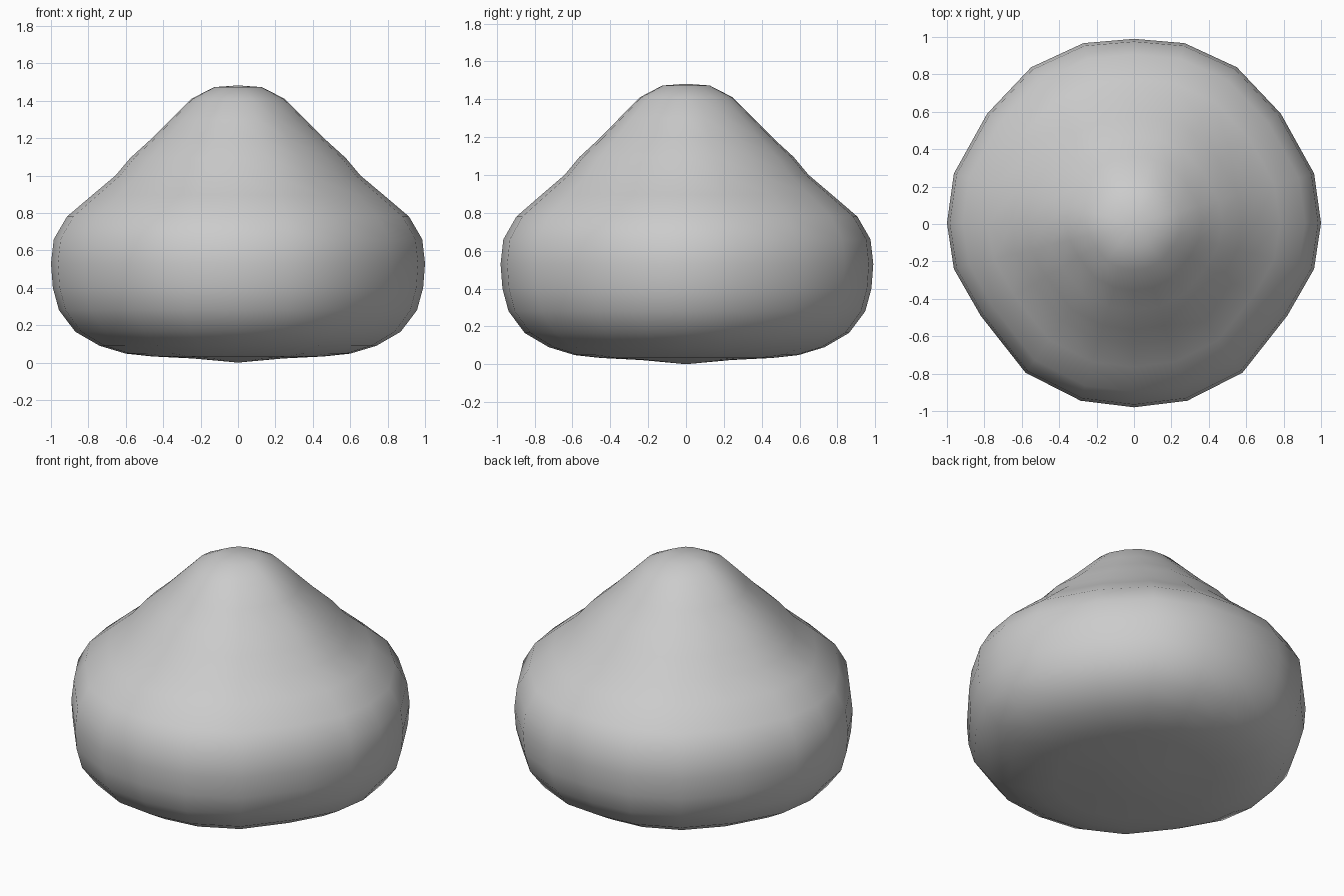
import bpy, bmesh

if "Cube" in bpy.data.objects:
    bpy.data.objects.remove(bpy.data.objects["Cube"])

# Side profile (radius, height), from the bottom ring to the crown
profile = [(0.24, 0.022), (0.46, 0.033), (0.60, 0.048), (0.74, 0.09),
           (0.87, 0.165), (0.957, 0.28), (0.99, 0.40), (1.0, 0.53),
           (0.985, 0.66), (0.915, 0.78), (0.78, 0.895), (0.655, 1.0),
           (0.575, 1.095), (0.47, 1.19), (0.36, 1.30), (0.25, 1.41), (0.127, 1.473)]

# Slightly uneven plan outline: right half from back to front, then mirrored
half = [(0, .99), (.27, .967), (.55, .838), (.785, .59), (.963, .27), (1, .005),
        (.963, -.24), (.82, -.49), (.58, -.795), (.285, -.945), (0, -.98)]
outline = half + [(-x, y) for x, y in reversed(half[1:-1])]

bm = bmesh.new()
rings = [[bm.verts.new((x * r, y * r, z)) for x, y in outline] for r, z in profile]
n = len(outline)

# Wall quads between rings
for low, high in zip(rings, rings[1:]):
    for i in range(n):
        j = (i + 1) % n
        bm.faces.new((low[i], low[j], high[j], high[i]))

# Pointed base and rounded tip
for ring, z in ((rings[0], 0.0), (rings[-1], 1.482)):
    pole = bm.verts.new((0, 0, z))
    for i in range(n):
        bm.faces.new((ring[i], ring[(i + 1) % n], pole))

bmesh.ops.recalc_face_normals(bm, faces=bm.faces)
for f in bm.faces:
    f.smooth = True
mesh = bpy.data.meshes.new("drop_body")
bm.to_mesh(mesh)
bm.free()
body = bpy.data.objects.new("drop_body", mesh)
bpy.context.collection.objects.link(body)
